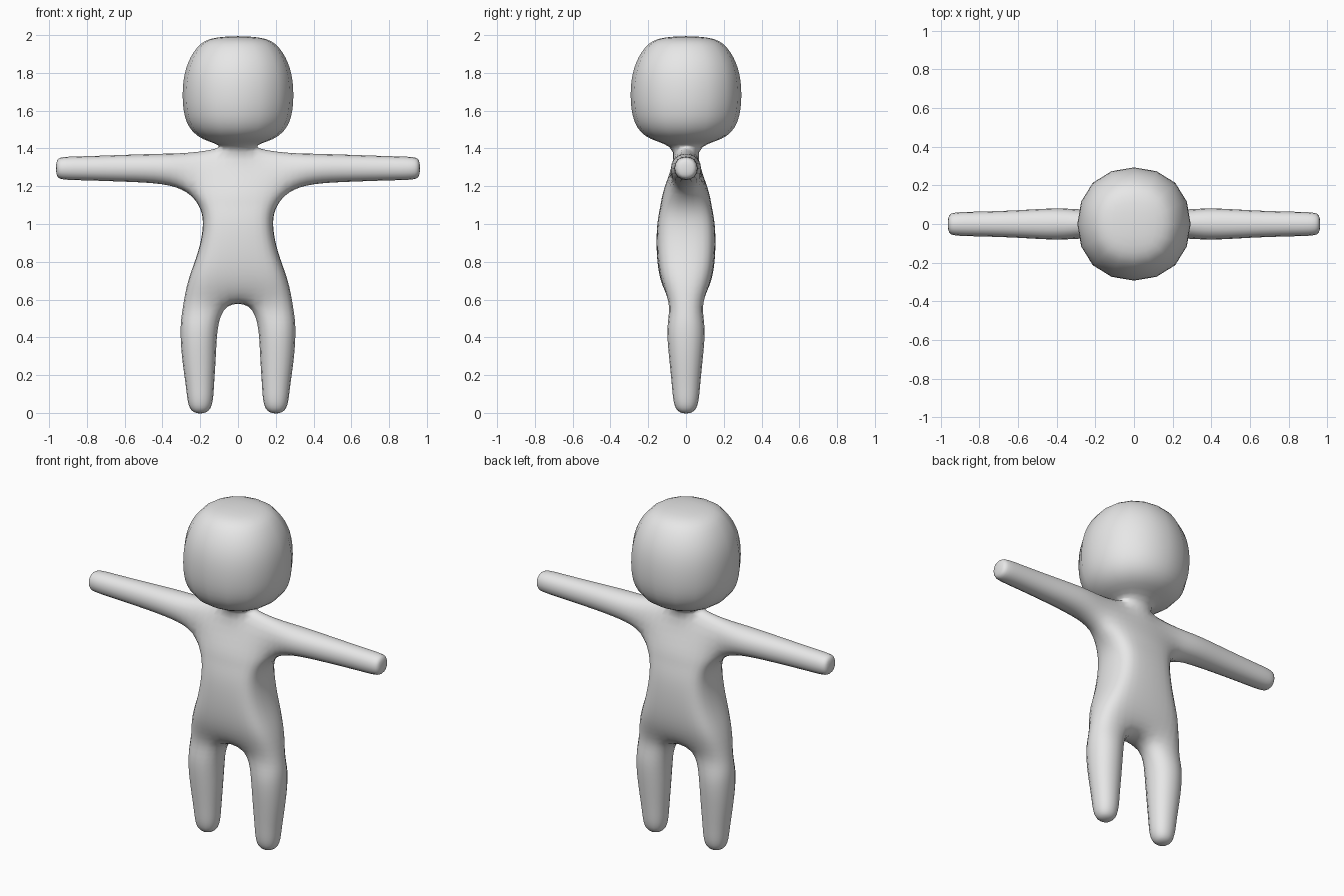
import bpy
import bmesh
from mathutils import Vector

if "Cube" in bpy.data.objects:
    bpy.data.objects.remove(bpy.data.objects["Cube"])

bm = bmesh.new()
CORNERS = [(-1, -1), (1, -1), (1, 1), (-1, 1)]


def ring(points):
    return [bm.verts.new(p) for p in points]


def bridge(a, b, skip=()):
    n = len(a)
    for i in range(n):
        if i not in skip:
            j = (i + 1) % n
            bm.faces.new((a[i], a[j], b[j], b[i]))


def limb(start, rings):
    """Extend a four-sided tube from an existing loop and cap its end."""
    for pts in rings:
        nxt = ring(pts)
        bridge(start, nxt)
        start = nxt
    bm.faces.new(start)


# Torso: side column (z, x, y) and inner column (z, x, y) of each loop
torso_rows = [
    ((0.56, 0.265, 0.066), (0.575, 0.085, 0.07)),
    ((0.70, 0.245, 0.080), (0.70, 0.11, 0.130)),
    ((0.85, 0.200, 0.088), (0.85, 0.095, 0.150)),
    ((1.00, 0.175, 0.085), (1.00, 0.085, 0.147)),
    ((1.10, 0.195, 0.075), (1.10, 0.085, 0.130)),
    ((1.19, 0.255, 0.065), (1.20, 0.09, 0.108)),
    ((1.352, 0.25, 0.052), (1.385, 0.075, 0.048)),
]
torso = []
for (zb, xb, yb), (za, xa, ya) in torso_rows:
    front = [(-xb, -yb, zb), (-xa, -ya, za), (xa, -ya, za), (xb, -yb, zb)]
    back = [(x, -y, z) for x, y, z in reversed(front)]
    torso.append(ring(front + back))
for k in range(len(torso) - 1):
    arm_holes = (3, 7) if k == len(torso) - 2 else ()
    bridge(torso[k], torso[k + 1], arm_holes)

# Crotch and shoulder tops
hip, chest, top = torso[0], torso[-2], torso[-1]
bm.faces.new([hip[i] for i in (1, 2, 5, 6)])
bm.faces.new([top[i] for i in (2, 3, 4, 5)])
bm.faces.new([top[i] for i in (0, 1, 6, 7)])

# Legs (z, centre x, radius) and arms (x, centre z, radius)
K = 0.718  # radius to loop corner
legs = [(0.45, 0.205, 0.100), (0.30, 0.207, 0.091), (0.15, 0.202, 0.076),
        (0.06, 0.200, 0.066), (0.008, 0.200, 0.040)]
arms = [(0.40, 1.291, 0.082), (0.60, 1.295, 0.072), (0.80, 1.295, 0.065),
        (0.92, 1.295, 0.060), (0.958, 1.295, 0.040)]
for s, (ia, ib, ic, id_) in ((1, (2, 3, 4, 5)), (-1, (1, 0, 7, 6))):
    limb([hip[i] for i in (ia, ib, ic, id_)],
         [[(s * (c + u * r * K), v * r * K, z) for u, v in CORNERS]
          for z, c, r in legs])
    limb([chest[ib], top[ib], top[ic], chest[ic]],
         [[(s * x, v * r * K, c + u * r * K) for u, v in CORNERS]
          for x, c, r in arms])

# Neck and head (z, radius)
head = [(1.45, 0.19), (1.54, 0.275), (1.68, 0.297), (1.82, 0.280),
        (1.93, 0.222), (1.984, 0.13)]
limb([top[i] for i in (1, 2, 5, 6)],
     [[(u * r * K, v * r * K, z) for u, v in CORNERS] for z, r in head])

bmesh.ops.recalc_face_normals(bm, faces=bm.faces[:])


# Grow the cage so the subdivided skin passes through the chosen points
def limit_point(v):
    n = len(v.link_edges)
    total = v.co * (n * n)
    for e in v.link_edges:
        total += 4 * e.other_vert(v).co
    for f in v.link_faces:
        fv = list(f.verts)
        total += fv[(fv.index(v) + 2) % 4].co
    return total / (n * (n + 5))


verts = list(bm.verts)
targets = [v.co.copy() for v in verts]
for _ in range(5):
    shifts = [t - limit_point(v) for v, t in zip(verts, targets)]
    for v, d in zip(verts, shifts):
        v.co += d

for f in bm.faces:
    f.smooth = True
mesh = bpy.data.meshes.new("body")
bm.to_mesh(mesh)
bm.free()
body = bpy.data.objects.new("body", mesh)
bpy.context.collection.objects.link(body)

sub = body.modifiers.new("smooth_skin", 'SUBSURF')
sub.levels = 2
sub.render_levels = 2

# Plain grey skin
grey = bpy.data.materials.new("light grey")
grey.diffuse_color = (0.8, 0.8, 0.8, 1)
grey.use_nodes = True
grey.node_tree.nodes["Principled BSDF"].inputs["Base Color"].default_value = grey.diffuse_color
mesh.materials.append(grey)
